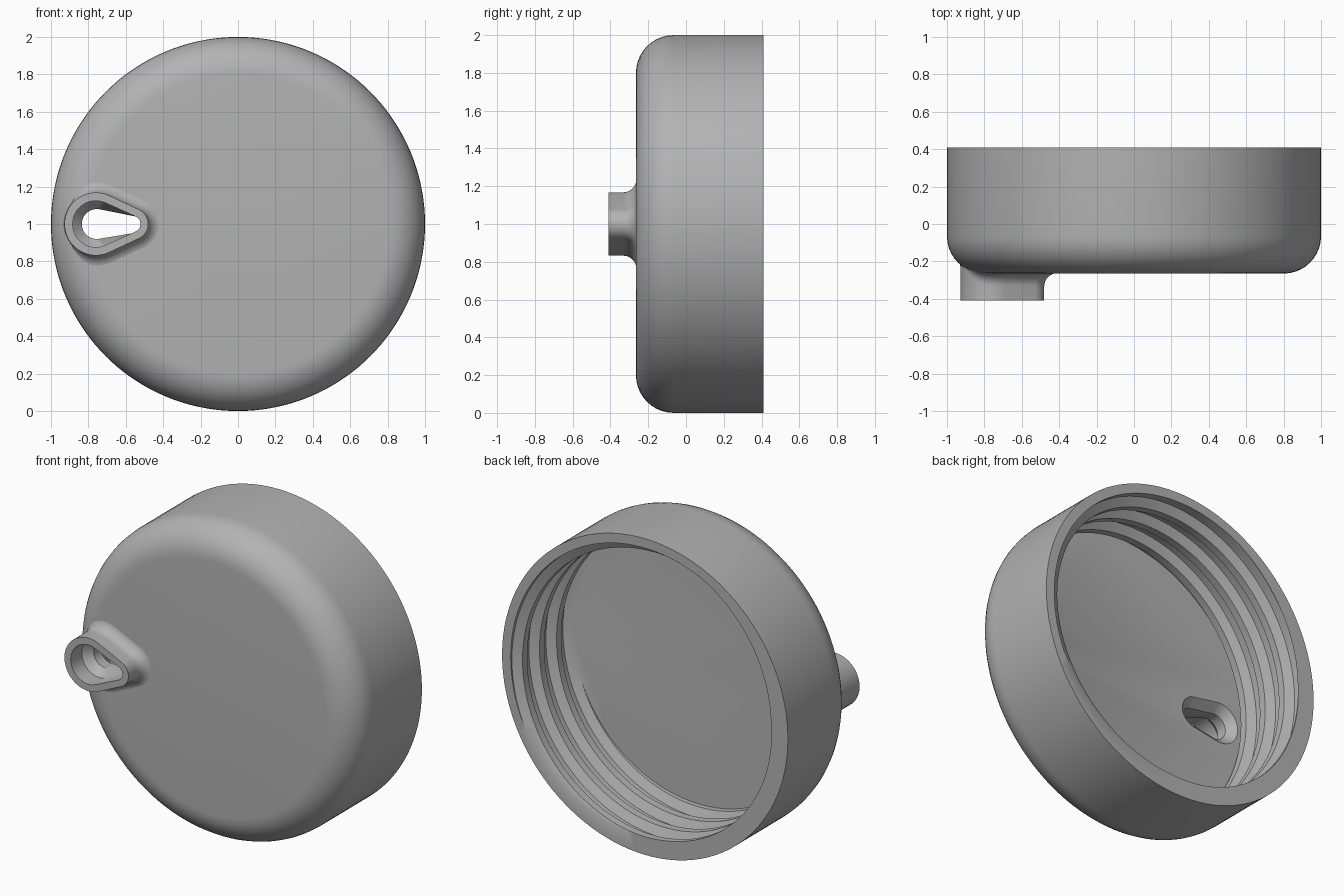
import bpy, bmesh
from math import pi, cos, sin, acos, hypot, sqrt, radians

cube = bpy.data.objects.get("Cube")
if cube:
    bpy.data.objects.remove(cube, do_unlink=True)

RIM, FRONT, FLOOR = 0.41, -0.265, -0.13
FILLET, N = 0.2, 144
PITCH, ROOT, CREST = 0.17, 0.94, 0.885

grey = bpy.data.materials.new("plain_grey")
grey.use_nodes = True
grey.diffuse_color = (0.45, 0.45, 0.45, 1)
grey.node_tree.nodes["Principled BSDF"].inputs["Base Color"].default_value = grey.diffuse_color


def finish(name, bm):
    bmesh.ops.remove_doubles(bm, verts=bm.verts, dist=1e-5)
    bmesh.ops.recalc_face_normals(bm, faces=bm.faces)
    mesh = bpy.data.meshes.new(name)
    bm.to_mesh(mesh)
    bm.free()
    mesh.materials.append(grey)
    obj = bpy.data.objects.new(name, mesh)
    bpy.context.collection.objects.link(obj)
    return obj


def loft(rings, closed_ends=False):
    """Bridge closed rings of points, each with the same count."""
    bm = bmesh.new()
    loops = [[bm.verts.new(p) for p in ring] for ring in rings]
    for a, b in zip(loops, loops[1:]):
        for i in range(len(a)):
            j = (i + 1) % len(a)
            bm.faces.new((a[i], a[j], b[j], b[i]))
    if closed_ends:
        bm.faces.new(loops[0])
        bm.faces.new(loops[-1])
    return bm


def smooth(obj):
    bpy.ops.object.select_all(action='DESELECT')
    obj.select_set(True)
    bpy.context.view_layer.objects.active = obj
    bpy.ops.object.shade_smooth_by_angle(angle=radians(32))


# Cap: rounded shell outside, helical thread inside
def thread_radius(u):
    """Trapezoid thread; u is the distance from a crest in pitches."""
    u = abs((u + 0.5) % 1 - 0.5)
    return CREST + (ROOT - CREST) * min(max((u - 0.14) / 0.16, 0), 1)


def inner_point(row, col):
    t = 2 * pi * col / N
    start = RIM - PITCH * (t / (2 * pi) - 0.625)
    y = min(max(start + PITCH * row, FLOOR), RIM)
    r = thread_radius((y - start) / PITCH)
    return (r * cos(t), y, 1 + r * sin(t))


def ring(r, y):
    return [(r * cos(2 * pi * i / N), y, 1 + r * sin(2 * pi * i / N)) for i in range(N)]


arc = [pi / 2 * k / 10 for k in range(11)]
outer = [ring(1 - FILLET + FILLET * sin(a), FRONT + FILLET - FILLET * cos(a)) for a in arc]
rim_edge = [inner_point(99, i) for i in range(N)]
bm = loft(outer + [ring(1, RIM), rim_edge])
bm.faces.new([bm.verts.new(p) for p in outer[0]])
bm.faces.new([bm.verts.new(inner_point(-99, i)) for i in range(N)])
rows = [k + f for k in range(-5, 3) for f in (-0.3, -0.14, 0.14, 0.3)]
for low, high in zip(rows, rows[1:]):
    for c in range(N):
        pts = [inner_point(low, c), inner_point(low, c + 1),
               inner_point(high, c + 1), inner_point(high, c)]
        if max(p[1] for p in pts) - min(p[1] for p in pts) > 1e-6:
            bm.faces.new([bm.verts.new(p) for p in pts])
cap = finish("cap", bm)


# Spout: teardrop rings lofted from the outer flare, over the lip, through the bore
def teardrop(big_x, big_r, small_x, small_r, m=24):
    """Outline as (x, z, normal x, normal z), z relative to the cap centre."""
    beta = acos((big_r - small_r) / (small_x - big_x))
    pts = []
    for cx, r, a0, a1 in ((big_x, big_r, beta, 2 * pi - beta), (small_x, small_r, -beta, beta)):
        for k in range(m + 1):
            a = a0 + (a1 - a0) * k / m
            pts.append((cx + r * cos(a), r * sin(a), cos(a), sin(a)))
    return pts


def flat(outline, y, offset=0):
    return [(x + nx * offset, y, 1 + z + nz * offset) for x, z, nx, nz in outline]


def cap_depth(r):
    d = min(max(r - 1 + FILLET, 0), FILLET)
    return FRONT + FILLET - sqrt(FILLET ** 2 - d * d)


def flare(outline, a, size=0.07):
    pts = []
    for x, z, nx, nz in outline:
        w = min(size, max(0.97 - hypot(x, z), 0.005))
        base = cap_depth(hypot(x + nx * w, z + nz * w)) + 0.002
        off = w * (1 - sin(a))
        pts.append((x + nx * off, base - size * (1 - cos(a)), 1 + z + nz * off))
    return pts


body = teardrop(-0.76, 0.168, -0.565, 0.085)
lip = teardrop(-0.76, 0.124, -0.565, 0.044)
bore = teardrop(-0.755, 0.08, -0.572, 0.05)
steps = [pi / 2 * k / 8 for k in range(9)]
rings = [flare(body, a) for a in steps]
rings += [flat(body, -0.41), flat(lip, -0.41), flat(lip, -0.3), flat(bore, -0.25)]
rings += [flat(bore, FLOOR - 0.05 * cos(a), 0.05 * (1 - cos(a))) for a in steps]
spout = finish("spout", loft(rings))

# Opening through the front wall of the cap
cutter = finish("opening_cutter", loft([flat(bore, -0.5, 0.05), flat(bore, FLOOR + 0.004, 0.05)], True))
cutter.hide_render = True
cut = cap.modifiers.new("opening", 'BOOLEAN')
cut.operation, cut.solver, cut.object = 'DIFFERENCE', 'EXACT', cutter
bpy.context.view_layer.objects.active = cap
bpy.ops.object.modifier_apply(modifier=cut.name)
bpy.data.objects.remove(cutter, do_unlink=True)

for part in (cap, spout):
    smooth(part)
